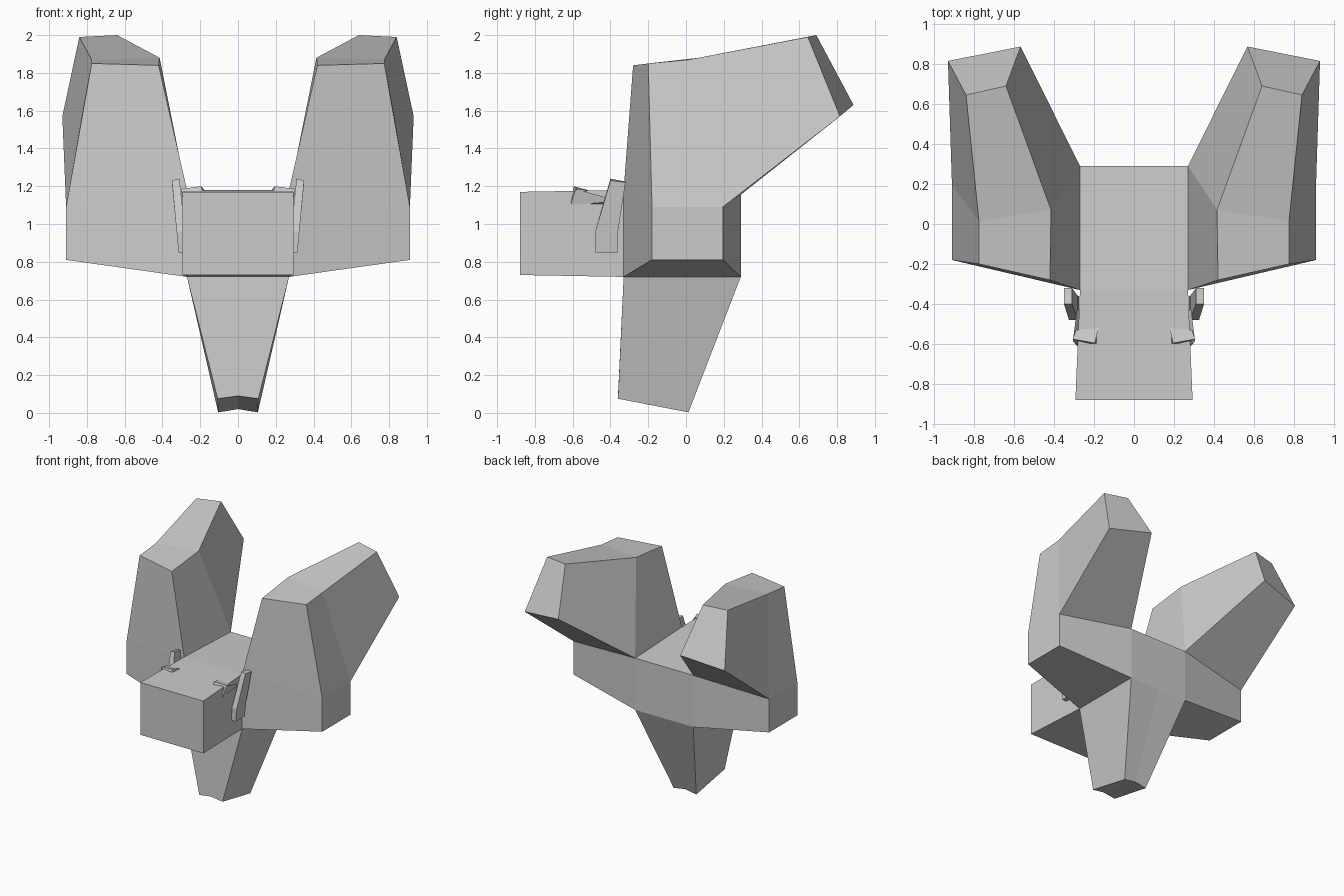
import bpy, bmesh

if "Cube" in bpy.data.objects:
    bpy.data.objects.remove(bpy.data.objects["Cube"])


def build(name, lofts):
    """Loft quad rings on the +x side, drop shared inner walls, mirror in x."""
    walls = {}

    def add(*pts):
        walls.setdefault(frozenset(pts), []).append(pts)

    for rings in lofts:
        add(*rings[0][::-1])
        add(*rings[-1])
        for lo, hi in zip(rings, rings[1:]):
            for i in range(4):
                j = (i + 1) % 4
                add(lo[i], lo[j], hi[j], hi[i])
    bm = bmesh.new()
    verts = {}
    for copies in walls.values():
        if len(copies) > 1 or all(p[0] == 0 for p in copies[0]):
            continue
        for p in copies[0]:
            if p not in verts:
                verts[p] = bm.verts.new(p)
        bm.faces.new([verts[p] for p in copies[0]])
    bmesh.ops.recalc_face_normals(bm, faces=bm.faces[:])
    mesh = bpy.data.meshes.new(name)
    bm.to_mesh(mesh)
    bm.free()
    ob = bpy.data.objects.new(name, mesh)
    bpy.context.collection.objects.link(ob)
    mod = ob.modifiers.new("mirror", 'MIRROR')
    mod.use_axis[0] = True
    return ob


def rect_y(w, y, z0, z1):
    return [(0, y, z0), (w, y, z0), (w, y, z1), (0, y, z1)]


def rect_z(x0, x1, y0, y1, z):
    return [(x0, y0, z), (x1, y0, z), (x1, y1, z), (x0, y1, z)]


def rect_x(x, y0, y1, z0, z1):
    return [(x, y0, z0), (x, y1, z0), (x, y1, z1), (x, y0, z1)]


# Torso sections shared by every limb
front = rect_y(.27, -.33, .72, 1.18)
back = rect_y(.27, .29, .72, 1.155)
head = [rect_y(.293, -.88, .73, 1.17), front]
torso = [front, back]

# Tapering lower body with notched tip
tail = [[front[0], front[1], back[1], back[0]],
        [(0, -.36, .09), (.108, -.36, .075), (.105, .013, .003), (0, .013, .02)]]

# Shoulder block out to the side
outer = rect_x(.91, -.18, .195, .81, 1.09)
shoulder = [[front[1], back[1], back[2], front[2]], outer]

# Raised arm, swept up and back
arm = [[front[2], outer[3], (.775, -.2, 1.85), (.42, -.28, 1.84)],
       [back[2], outer[2], (.775, .015, 1.87), (.415, .07, 1.88)],
       [(.567, .887, 1.63), (.93, .815, 1.57), (.84, .645, 1.99), (.64, .69, 2.0)]]

build("body", [head, torso, tail, shoulder, arm])

# Bent side plates
build("side_plate", [[rect_z(.275, .315, -.48, -.36, .85),
                      rect_z(.28, .325, -.48, -.36, .96),
                      [(.31, -.40, 1.24), (.35, -.40, 1.23),
                       (.35, -.32, 1.22), (.31, -.32, 1.225)]]])

# Brows over the head's top edge, with a strip running back along the side
build("brow", [[[(.178, -.60, 1.15), (.178, -.52, 1.15), (.178, -.52, 1.18), (.195, -.595, 1.20)],
                [(.275, -.61, 1.10), (.285, -.54, 1.11), (.29, -.53, 1.18), (.305, -.575, 1.185)]]])
build("brow_strip", [[rect_x(.27, -.61, -.44, 1.10, 1.13),
                      [(.285, -.61, 1.10), (.285, -.43, 1.115),
                       (.285, -.42, 1.14), (.305, -.585, 1.185)]]])
